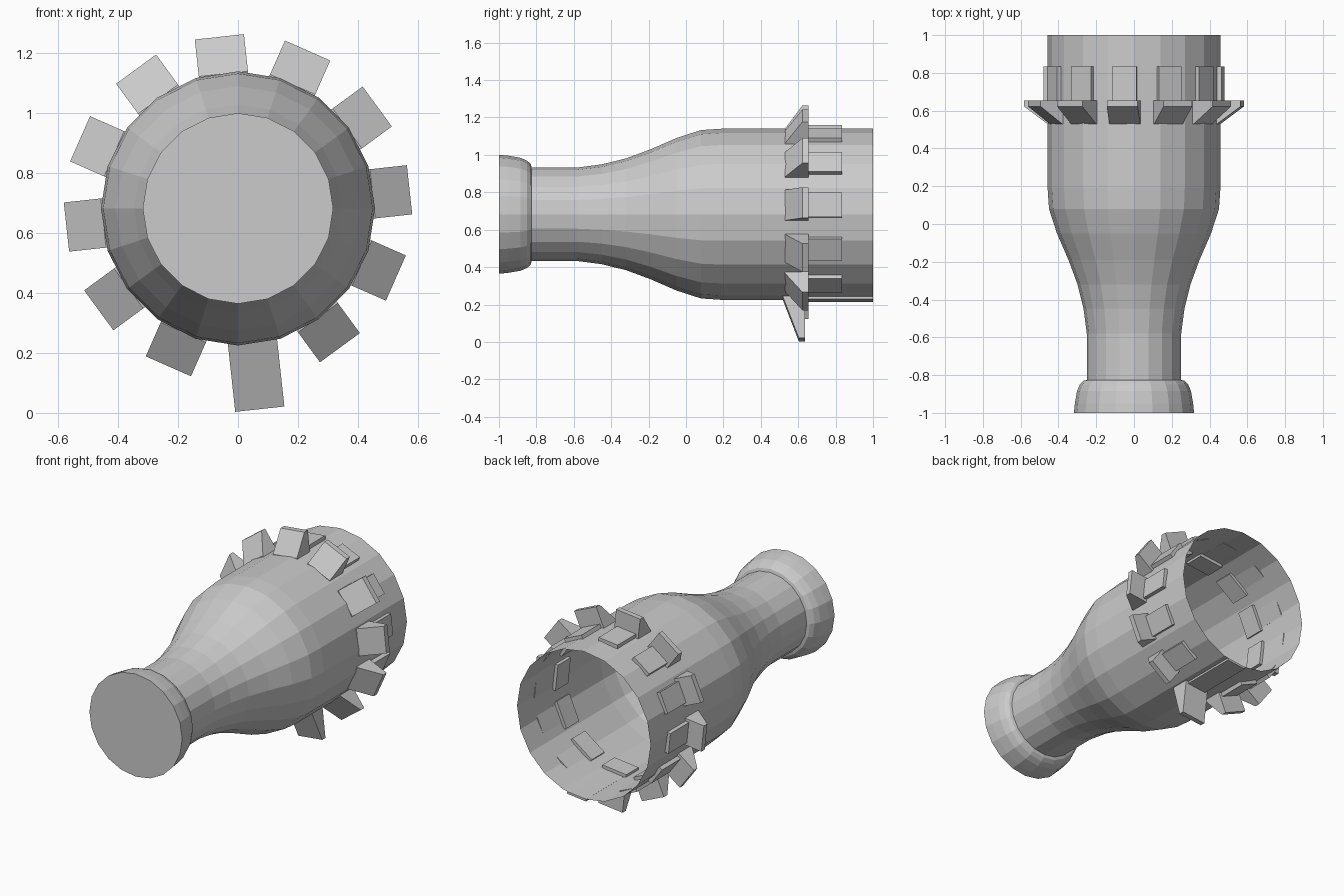
import bpy, bmesh
from math import sin, cos, pi, radians
from mathutils import Vector

if "Cube" in bpy.data.objects:
    bpy.data.objects.remove(bpy.data.objects["Cube"])

CZ = 0.6825   # height of the bottle axis
SIDES = 20


def make_object(name, bm):
    bmesh.ops.recalc_face_normals(bm, faces=bm.faces[:])
    me = bpy.data.meshes.new(name)
    bm.to_mesh(me)
    bm.free()
    ob = bpy.data.objects.new(name, me)
    bpy.context.collection.objects.link(ob)
    return ob


def lathe(name, profile):
    """Turn (y, radius) points about the bottle axis; the first end is capped."""
    bm = bmesh.new()
    rings = []
    for y, r in profile:
        rings.append([bm.verts.new((r * sin(2 * pi * i / SIDES), y,
                                    CZ + r * cos(2 * pi * i / SIDES)))
                      for i in range(SIDES)])
    for a, b in zip(rings, rings[1:]):
        for i in range(SIDES):
            j = (i + 1) % SIDES
            bm.faces.new((a[i], a[j], b[j], b[i]))
    bm.faces.new(rings[0])
    return make_object(name, bm)


def radial_prism(name, profile, width, degrees):
    """Extrude a (y, radius) outline sideways, placed round the axis."""
    a = radians(degrees)
    out = Vector((sin(a), 0, cos(a)))
    side = Vector((cos(a), 0, -sin(a)))
    bm = bmesh.new()
    ends = []
    for s in (-width / 2, width / 2):
        ends.append([bm.verts.new(Vector((0, y, CZ)) + out * r + side * s)
                     for y, r in profile])
    n = len(profile)
    bm.faces.new(ends[0])
    bm.faces.new(ends[1][::-1])
    for i in range(n):
        j = (i + 1) % n
        bm.faces.new((ends[0][i], ends[0][j], ends[1][j], ends[1][i]))
    return make_object(name, bm)


# Bottle shell: capped lip, neck, shoulder and open barrel
lathe("bottle_body", [
    (-1.0, 0.318), (-0.95, 0.313), (-0.885, 0.302), (-0.85, 0.287),
    (-0.83, 0.268), (-0.825, 0.25), (-0.58, 0.25), (-0.45, 0.267),
    (-0.32, 0.299), (-0.19, 0.347), (-0.05, 0.408), (0.08, 0.45),
    (0.19, 0.4575), (1.0, 0.4575)])

# Ring of twelve wedge teeth, each with a flat pad behind; the lowest is longer
for k in range(12):
    angle = -6.2 + 30 * k
    long_one = k == 6
    if long_one:
        tooth = [(0.515, 0.43), (0.515, 0.445), (0.603, 0.674),
                 (0.635, 0.674), (0.635, 0.43)]
        pad = [(0.63, 0.45), (0.63, 0.464), (1.0, 0.464), (1.0, 0.45)]
    else:
        tooth = [(0.53, 0.43), (0.53, 0.452), (0.622, 0.576),
                 (0.655, 0.576), (0.655, 0.43)]
        pad = [(0.64, 0.45), (0.64, 0.474), (0.835, 0.474), (0.835, 0.45)]
    radial_prism(f"tooth_{k + 1}", tooth, 0.165, angle)
    radial_prism(f"pad_{k + 1}", pad, 0.13, angle)
